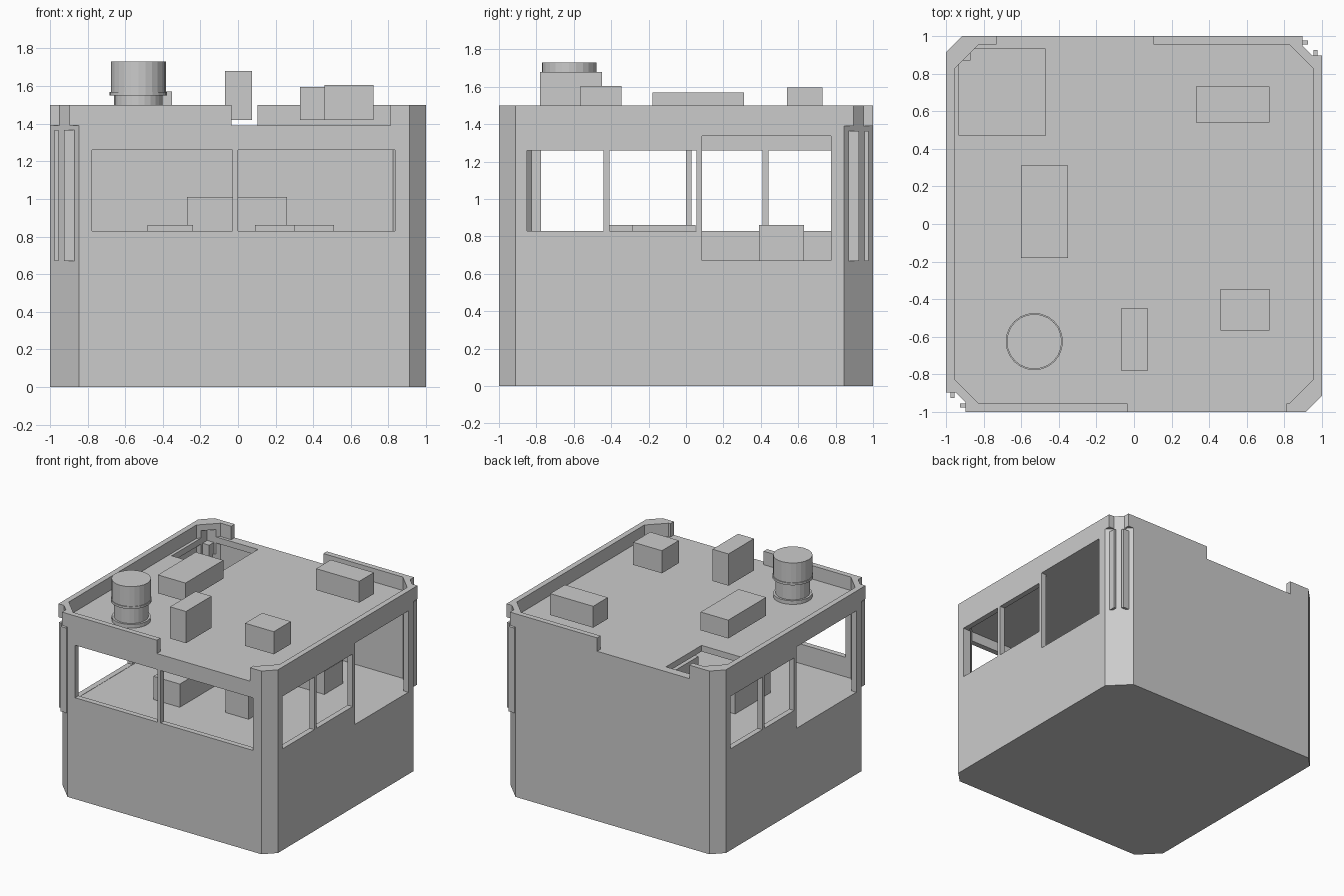
import bpy
import bmesh
from math import pi

cube = bpy.data.objects.get("Cube")
if cube:
    bpy.data.objects.remove(cube, do_unlink=True)

grey = bpy.data.materials.new("plain_grey")
grey.use_nodes = True
COLOUR = (0.6, 0.6, 0.6, 1)
grey.diffuse_color = COLOUR
grey.node_tree.nodes["Principled BSDF"].inputs["Base Color"].default_value = COLOUR


def finish(name, bm):
    bmesh.ops.recalc_face_normals(bm, faces=bm.faces)
    mesh = bpy.data.meshes.new(name)
    bm.to_mesh(mesh)
    bm.free()
    mesh.materials.append(grey)
    obj = bpy.data.objects.new(name, mesh)
    bpy.context.collection.objects.link(obj)
    return obj


def prism(name, outline, z0, z1):
    bm = bmesh.new()
    face = bm.faces.new([bm.verts.new((x, y, z0)) for x, y in outline])
    top = bmesh.ops.extrude_face_region(bm, geom=[face])["geom"]
    verts = [v for v in top if isinstance(v, bmesh.types.BMVert)]
    bmesh.ops.translate(bm, verts=verts, vec=(0, 0, z1 - z0))
    return finish(name, bm)


def box(name, x0, x1, y0, y1, z0, z1):
    return prism(name, [(x0, y0), (x1, y0), (x1, y1), (x0, y1)], z0, z1)


def octagon(half, wide, narrow):
    """Square with wide chamfers on one diagonal and narrow ones on the other."""
    h, w, n = half, half - wide, half - narrow
    side = [(-h, -w), (-w, -h), (n, -h), (h, -n)]
    return side + [(-x, -y) for x, y in side]


def cut(target, cutter):
    mod = target.modifiers.new(cutter.name, "BOOLEAN")
    mod.operation = "DIFFERENCE"
    mod.solver = "EXACT"
    mod.object = cutter
    bpy.context.view_layer.objects.active = target
    bpy.ops.object.modifier_apply(modifier=mod.name)
    bpy.data.objects.remove(cutter, do_unlink=True)


FLOOR, CEILING, DECK, RIM = 0.67, 1.34, 1.39, 1.5
SILL, HEAD = 0.83, 1.26

# Building shell, hollowed into a room and a recessed roof deck
shell = prism("building_shell", octagon(1, 0.155, 0.088), 0, RIM)
cut(shell, prism("room", octagon(0.955, 0.13, 0.13), FLOOR, CEILING))
cut(shell, prism("roof_well", octagon(0.955, 0.13, 0.13), DECK, 1.7))
cut(shell, box("roof_hatch", -0.93, -0.47, 0.47, 0.93, 1.25, 1.45))

# Front windows
for x0, x1 in ((-0.775, -0.03), (0, 0.835)):
    cut(shell, box("front_window", x0, x1, -1.1, -0.9, SILL, HEAD))

# Side windows: two small and one tall on each side, in opposite order
for side, bays in ((1, ((-0.85, -0.44), (-0.41, 0.055), (0.085, 0.775))),
                   (-1, ((0.44, 0.85), (0.03, 0.41), (-0.775, 0)))):
    for i, (y0, y1) in enumerate(bays):
        low, high = (FLOOR + 0.002, CEILING - 0.002) if i == 2 else (SILL, HEAD)
        xs = sorted((side * 0.9, side * 1.1))
        cut(shell, box("side_window", *xs, y0, y1, low, high))

# Gaps in the front and back parapets
cut(shell, box("front_gap", -0.035, 0.81, -1.1, -0.9, DECK, 1.7))
cut(shell, box("back_gap", -0.73, 0.105, 0.9, 1.1, DECK, 1.7))

# Parapet returns and thin vertical bars on the two wide corners
for s, end in ((-1, "front_right"), (1, "back_left")):
    for swap in (False, True):
        def place(points):
            return [(s * b, s * a) if swap else (s * a, s * b) for a, b in points]
        tag = end + ("_a" if swap else "_b")
        prism("parapet_return_" + tag,
              place([(1, 0.845), (1, 0.895), (0.95, 0.895)]), DECK, RIM)
        prism("corner_bar_" + tag,
              place([(0.955, 0.87), (0.975, 0.87), (0.975, 0.925), (0.955, 0.925)]),
              FLOOR, 1.365)

# Post inside the corner under the hatch
box("inner_post", -0.93, -0.87, 0.87, 0.93, FLOOR, CEILING)

# Furniture in the room
box("long_bench", -0.48, -0.24, -0.41, 0.05, FLOOR, 0.86)
box("short_bench", 0.09, 0.3, -0.29, 0.05, FLOOR, 0.86)
box("side_crate", 0.27, 0.51, 0.39, 0.63, FLOOR, 0.86)
box("back_counter", -0.27, 0.26, 0.79, 0.955, FLOOR, 1.01)

# Roof units, raised slightly off the deck
box("roof_unit_back", 0.33, 0.72, 0.54, 0.73, 1.42, 1.595)
box("roof_unit_left", 0.46, 0.72, -0.565, -0.345, 1.42, 1.605)
box("roof_unit_front", -0.07, 0.075, -0.78, -0.45, 1.42, 1.68)
box("roof_unit_middle", -0.6, -0.35, -0.18, 0.31, 1.42, 1.57)

# Round roof vent, turned from a profile
profile = [(0, 1.39), (0.145, 1.39), (0.145, 1.42), (0.128, 1.42), (0.128, 1.55),
           (0.152, 1.55), (0.152, 1.568), (0.146, 1.568), (0.146, 1.73), (0, 1.73)]
bm = bmesh.new()
verts = [bm.verts.new((r, 0, z)) for r, z in profile]
edges = [bm.edges.new(pair) for pair in zip(verts, verts[1:])]
bmesh.ops.spin(bm, geom=verts + edges, cent=(0, 0, 0), axis=(0, 0, 1),
               angle=2 * pi, steps=24)
bmesh.ops.remove_doubles(bm, verts=bm.verts, dist=0.0005)
vent = finish("roof_vent", bm)
vent.location = (-0.53, -0.625, 0)
